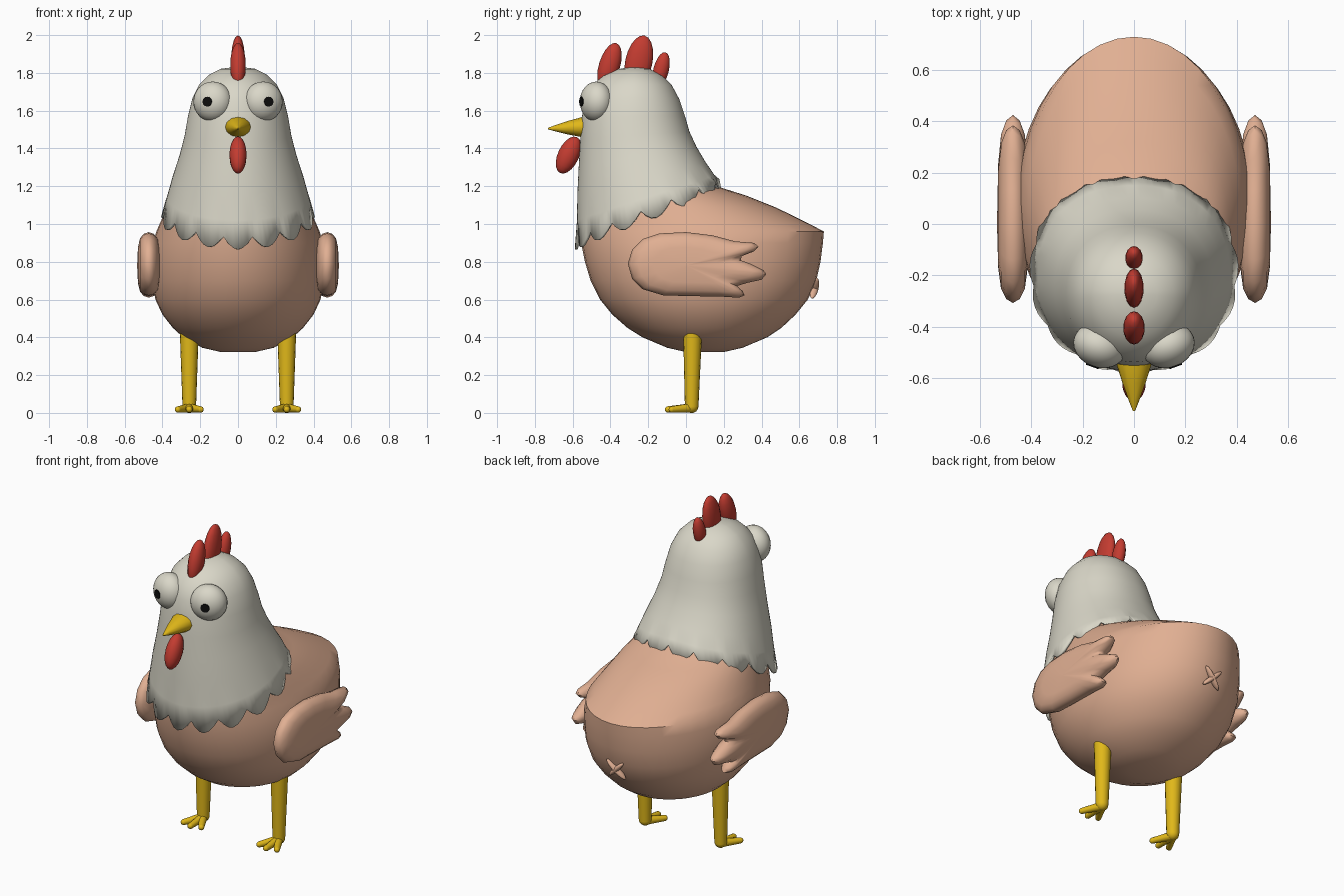
import bpy, bmesh
from math import sin, cos, pi, radians
from mathutils import Matrix, Vector

if "Cube" in bpy.data.objects:
    bpy.data.objects.remove(bpy.data.objects["Cube"])


def material(name, rgb):
    m = bpy.data.materials.new(name)
    m.diffuse_color = (*rgb, 1)
    m.use_nodes = True
    m.node_tree.nodes["Principled BSDF"].inputs["Base Color"].default_value = m.diffuse_color
    return m


SKIN = material("peach skin", (0.75, 0.43, 0.29))
WHITE = material("off white feathers", (0.70, 0.68, 0.58))
YELLOW = material("yellow", (0.75, 0.48, 0.01))
RED = material("red", (0.55, 0.045, 0.03))
BLACK = material("black", (0.004, 0.004, 0.004))


def finish(name, bm, mat, angle=50):
    bmesh.ops.recalc_face_normals(bm, faces=bm.faces)
    me = bpy.data.meshes.new(name)
    bm.to_mesh(me)
    bm.free()
    me.materials.append(mat)
    ob = bpy.data.objects.new(name, me)
    bpy.context.collection.objects.link(ob)
    bpy.ops.object.select_all(action='DESELECT')
    ob.select_set(True)
    bpy.context.view_layer.objects.active = ob
    bpy.ops.object.shade_smooth_by_angle(angle=radians(angle))
    return ob


def loft(name, rings, mat, cap_start=True, cap_end=True, angle=50):
    """Skin a list of equally long closed rings of points."""
    bm = bmesh.new()
    rows = [[bm.verts.new(p) for p in r] for r in rings]
    n = len(rows[0])
    for a, b in zip(rows, rows[1:]):
        for i in range(n):
            j = (i + 1) % n
            bm.faces.new((a[i], a[j], b[j], b[i]))
    if cap_start:
        bm.faces.new(rows[0])
    if cap_end:
        bm.faces.new(rows[-1])
    return finish(name, bm, mat, angle)


def ellipsoid(bm, centre, radii, rot=Matrix(), seg=20, rings=12):
    mat = Matrix.Translation(centre) @ rot @ Matrix.Diagonal((*radii, 1))
    bmesh.ops.create_uvsphere(bm, u_segments=seg, v_segments=rings, radius=1, matrix=mat)


def rod(bm, a, b, r1, r2, seg=12):
    """Tapered cylinder from a to b with rounded far end."""
    a, b = Vector(a), Vector(b)
    rot = (b - a).to_track_quat('Z', 'Y').to_matrix().to_4x4()
    bmesh.ops.create_cone(bm, cap_ends=True, segments=seg, radius1=r1, radius2=r2,
                          depth=(b - a).length, matrix=Matrix.Translation((a + b) / 2) @ rot)
    ellipsoid(bm, b, (r2, r2, r2), rot, seg, 8)


def rx(deg):
    return Matrix.Rotation(radians(deg), 4, 'X')


# Body: horizontal oval rings (height, front y, back y, half width)
BODY = [(0.322, 0.0, 0.2, 0.09), (0.345, -0.1, 0.30, 0.19), (0.40, -0.23, 0.43, 0.29),
        (0.45, -0.31, 0.505, 0.345), (0.52, -0.39, 0.58, 0.40), (0.6, -0.455, 0.645, 0.437),
        (0.7, -0.505, 0.69, 0.457), (0.8, -0.535, 0.712, 0.46), (0.9, -0.555, 0.725, 0.45),
        (0.96, -0.56, 0.73, 0.432), (1.0, -0.56, 0.655, 0.415), (1.04, -0.56, 0.575, 0.397),
        (1.09, -0.555, 0.47, 0.375), (1.15, -0.545, 0.32, 0.345), (1.21, -0.53, 0.13, 0.31),
        (1.32, -0.5, -0.02, 0.25)]
rings = []
for z, yf, yb, hw in BODY:
    rings.append([(hw * sin(t), (yf + yb) / 2 - (yb - yf) / 2 * cos(t), z)
                  for t in (2 * pi * i / 40 for i in range(40))])
loft("body", rings, SKIN, angle=42)

# Head and neck feathers: rows of (centre y, front r, side r, back r, front z, side z, back z)
HOOD = [(-0.27, 0.01, 0.01, 0.01, 1.832, 1.832, 1.832),
        (-0.27, 0.09, 0.09, 0.08, 1.82, 1.822, 1.82),
        (-0.27, 0.17, 0.155, 0.145, 1.785, 1.79, 1.785),
        (-0.27, 0.235, 0.205, 0.195, 1.725, 1.74, 1.735),
        (-0.27, 0.268, 0.24, 0.235, 1.65, 1.67, 1.66),
        (-0.27, 0.282, 0.265, 0.265, 1.56, 1.57, 1.57),
        (-0.265, 0.295, 0.282, 0.283, 1.44, 1.47, 1.49),
        (-0.25, 0.318, 0.31, 0.305, 1.30, 1.36, 1.41),
        (-0.23, 0.345, 0.345, 0.332, 1.16, 1.25, 1.33),
        (-0.21, 0.367, 0.375, 0.36, 1.02, 1.14, 1.26),
        (-0.20, 0.383, 0.402, 0.385, 0.905, 1.06, 1.212)]
SCALLOPS, COLS = 15, 90
rings = []
for k, (cy, rf, rs, rb, zf, zs, zb) in enumerate(HOOD):
    ring = []
    for i in range(COLS):
        t = 2 * pi * i / COLS
        c, s = cos(t), sin(t)
        ry, ze = (rf, zf) if c > 0 else (rb, zb)
        p = 2.0 if c > 0 else 2.0 + 0.3 * k / 10
        r = (abs(c / ry) ** p + abs(s / rs) ** p) ** (-1 / p)
        z = zs + (ze - zs) * abs(c)
        if k == len(HOOD) - 1:      # scalloped hem
            tip = abs(cos(SCALLOPS * t / 2))
            z += 0.025 - 0.065 * tip
            r += 0.014 * tip - 0.008
        ring.append((r * s, cy - r * c, z))
    rings.append(ring)
hood = loft("head_feathers", rings, WHITE, cap_end=False, angle=60)
sol = hood.modifiers.new("thickness", 'SOLIDIFY')
sol.thickness = 0.015
sol.offset = -1

# Comb: three leaning lobes
bm = bmesh.new()
for y, z, hy, hz, hx, lean in ((-0.405, 1.838, 0.056, 0.125, 0.042, -17),
                               (-0.25, 1.857, 0.072, 0.144, 0.038, -12),
                               (-0.132, 1.815, 0.041, 0.097, 0.034, -14)):
    ellipsoid(bm, (0, y, z), (hx, hy, hz), rx(lean), 14, 10)
finish("comb", bm, RED)

# Wattle
bm = bmesh.new()
ellipsoid(bm, (0, -0.622, 1.365), (0.046, 0.056, 0.105), rx(-25), 14, 10)
finish("wattle", bm, RED)

# Beak: tapering oval rings
rings = [[(w * cos(2 * pi * i / 12), y, z + h * sin(2 * pi * i / 12)) for i in range(12)]
         for y, z, w, h in ((-0.49, 1.515, 0.075, 0.058), (-0.55, 1.513, 0.067, 0.053),
                            (-0.62, 1.51, 0.045, 0.037), (-0.69, 1.507, 0.02, 0.017),
                            (-0.73, 1.505, 0.004, 0.004))]
loft("beak", rings, YELLOW)

# Wing outline in (y, z), drawn round the wing centre
WING = [(-0.308, 0.79), (-0.285, 0.865), (-0.23, 0.92), (-0.14, 0.95), (0.0, 0.957), (0.14, 0.94),
        (0.26, 0.908), (0.36, 0.90), (0.385, 0.88), (0.36, 0.855), (0.295, 0.83), (0.29, 0.808),
        (0.34, 0.79), (0.41, 0.755), (0.425, 0.735), (0.40, 0.705), (0.33, 0.69), (0.27, 0.672),
        (0.30, 0.645), (0.31, 0.622), (0.28, 0.61), (0.2, 0.615), (0.05, 0.618), (-0.12, 0.622),
        (-0.23, 0.655), (-0.285, 0.71)]
WC = (0.0, 0.78)

for s, side in ((-1, "left"), (1, "right")):
    # Wing: puffed slab from scaled outlines
    rings = []
    for f, d in ((0.02, -1), (0.55, -0.93), (0.82, -0.75), (0.95, -0.42), (1, 0),
                 (0.95, 0.42), (0.82, 0.75), (0.55, 0.93), (0.02, 1)):
        rings.append([(s * (0.472 + 0.062 * d), WC[0] + (y - WC[0]) * f, WC[1] + (z - WC[1]) * f)
                      for y, z in WING])
    loft(side + "_wing", rings, SKIN, angle=60)

    # Eye, turned slightly outward, with a thin pupil plate
    turn = Matrix.Rotation(radians(20 * s), 4, 'Z')
    ec = Vector((0.134 * s, -0.475, 1.648))
    bm = bmesh.new()
    ellipsoid(bm, ec, (0.105, 0.085, 0.106), turn, 24, 16)
    finish(side + "_eye", bm, WHITE)
    bm = bmesh.new()
    at = Matrix.Translation(ec) @ turn @ Matrix.Translation((0, -0.0825, 0)) @ rx(90)
    bmesh.ops.create_cone(bm, cap_ends=True, segments=12, radius1=0.026, radius2=0.026,
                          depth=0.0095, matrix=at)
    finish(side + "_pupil", bm, BLACK)

    # Leg and three-toed foot
    x = 0.258 * s
    bm = bmesh.new()
    rod(bm, (x, 0.035, 0.43), (x, 0.03, 0.035), 0.05, 0.036, 16)
    for dx, y in ((-0.06, -0.075), (0, -0.095), (0.06, -0.075)):
        rod(bm, (x, 0.03, 0.026), (x + dx, y, 0.018), 0.025, 0.017)
    finish(side + "_leg", bm, YELLOW)

# Small crossed pucker on the rump
bm = bmesh.new()
for a in (-45, 45):
    ellipsoid(bm, (0, 0.68, 0.66), (0.015, 0.022, 0.078),
              rx(-14) @ Matrix.Rotation(radians(a), 4, 'Y'), 12, 10)
finish("rump_cross", bm, SKIN)
